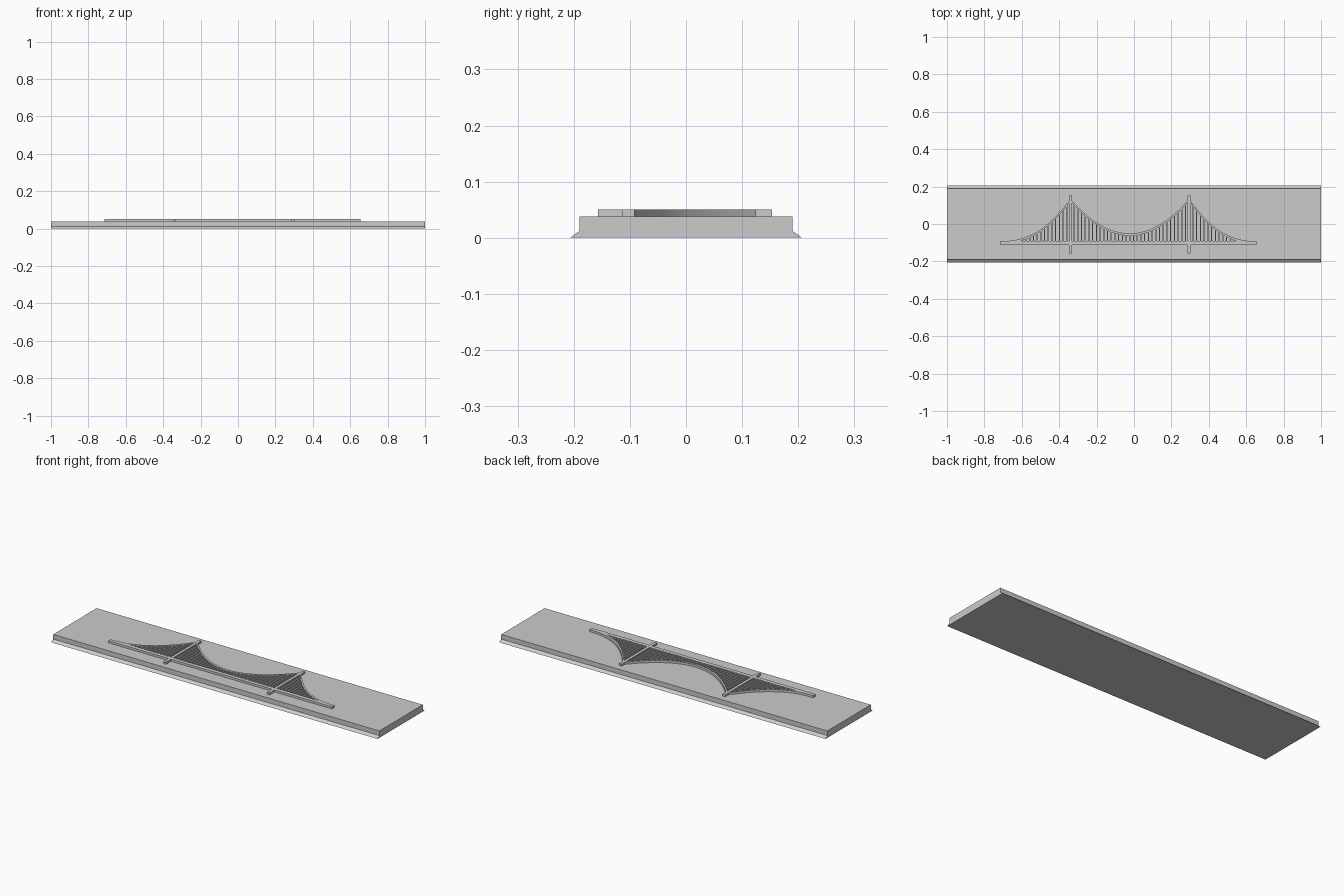
import bpy
import bmesh

old = bpy.data.objects.get("Cube")
if old:
    bpy.data.objects.remove(old, do_unlink=True)

grey = bpy.data.materials.new("plain_grey")
grey.use_nodes = True
colour = (0.6, 0.6, 0.6, 1)
grey.diffuse_color = colour
grey.node_tree.nodes["Principled BSDF"].inputs["Base Color"].default_value = colour

TOP = 0.038        # upper face of the plate
RELIEF = 0.05      # upper face of the raised bridge
SINK = 0.036       # relief starts slightly inside the plate
TOWERS = (-0.34, 0.295)
TIPS = (-0.715, 0.655)
DECK_LOW, DECK_HIGH = -0.113, -0.092
TOWER_LOW, TOWER_HIGH = -0.157, 0.153
CABLE_TOP, SAG = 0.135, -0.05
CABLE = 0.012


def make_object(name, bm):
    bmesh.ops.recalc_face_normals(bm, faces=bm.faces[:])
    mesh = bpy.data.meshes.new(name)
    bm.to_mesh(mesh)
    bm.free()
    mesh.materials.append(grey)
    obj = bpy.data.objects.new(name, mesh)
    bpy.context.collection.objects.link(obj)
    return obj


def extrude_outline(bm, points, offset):
    face = bm.faces.new([bm.verts.new(p) for p in points])
    moved = bmesh.ops.extrude_face_region(bm, geom=[face], use_keep_orig=True)
    verts = [v for v in moved["geom"] if isinstance(v, bmesh.types.BMVert)]
    bmesh.ops.translate(bm, verts=verts, vec=offset)


def add_bar(bm, x0, x1, y0, y1):
    corners = ((x0, y0), (x1, y0), (x1, y1), (x0, y1))
    extrude_outline(bm, [(x, y, SINK) for x, y in corners], (0, 0, RELIEF - SINK))


def cable_height(x):
    """Upper edge of the cable at a place along the bridge."""
    left, right = TOWERS
    if left <= x <= right:
        u = (2 * x - left - right) / (right - left)
        return SAG + (CABLE_TOP - SAG) * u * u
    tower, tip = (left, TIPS[0]) if x < left else (right, TIPS[1])
    u = max(0, (tip - x) / (tip - tower))
    return DECK_HIGH + (CABLE_TOP - DECK_HIGH) * u ** 2.3


# Plate with a flared foot along both long sides
bm = bmesh.new()
half = [(0.207, 0), (0.19, 0.012), (0.19, TOP)]
profile = half + [(-y, z) for y, z in reversed(half)]
extrude_outline(bm, [(-1, y, z) for y, z in profile], (2, 0, 0))
make_object("base_plate", bm)

# Raised road deck
bm = bmesh.new()
add_bar(bm, *TIPS, DECK_LOW, DECK_HIGH)
make_object("bridge_deck", bm)

# Towers
for side, x in zip(("right", "left"), TOWERS):
    bm = bmesh.new()
    add_bar(bm, x - 0.008, x + 0.008, TOWER_LOW, TOWER_HIGH)
    make_object(side + "_tower", bm)

# Cables and hangers for each span
spans = {
    "right_side": (TIPS[0], TOWERS[0]),
    "middle": TOWERS,
    "left_side": (TOWERS[1], TIPS[1]),
}
for name, (start, end) in spans.items():
    steps = 32
    xs = [start + (end - start) * i / steps for i in range(steps + 1)]
    upper = [(x, cable_height(x), SINK) for x in xs]
    lower = [(x, y - CABLE, z) for x, y, z in reversed(upper)]
    bm = bmesh.new()
    extrude_outline(bm, upper + lower, (0, 0, RELIEF - SINK))
    make_object(name + "_cable", bm)

    bm = bmesh.new()
    count = round((end - start) / 0.02)
    for i in range(1, count):
        x = start + (end - start) * i / count
        top = cable_height(x) - CABLE / 2
        if top > DECK_HIGH:
            add_bar(bm, x - 0.003, x + 0.003, DECK_HIGH - 0.005, top)
    make_object(name + "_hangers", bm)
